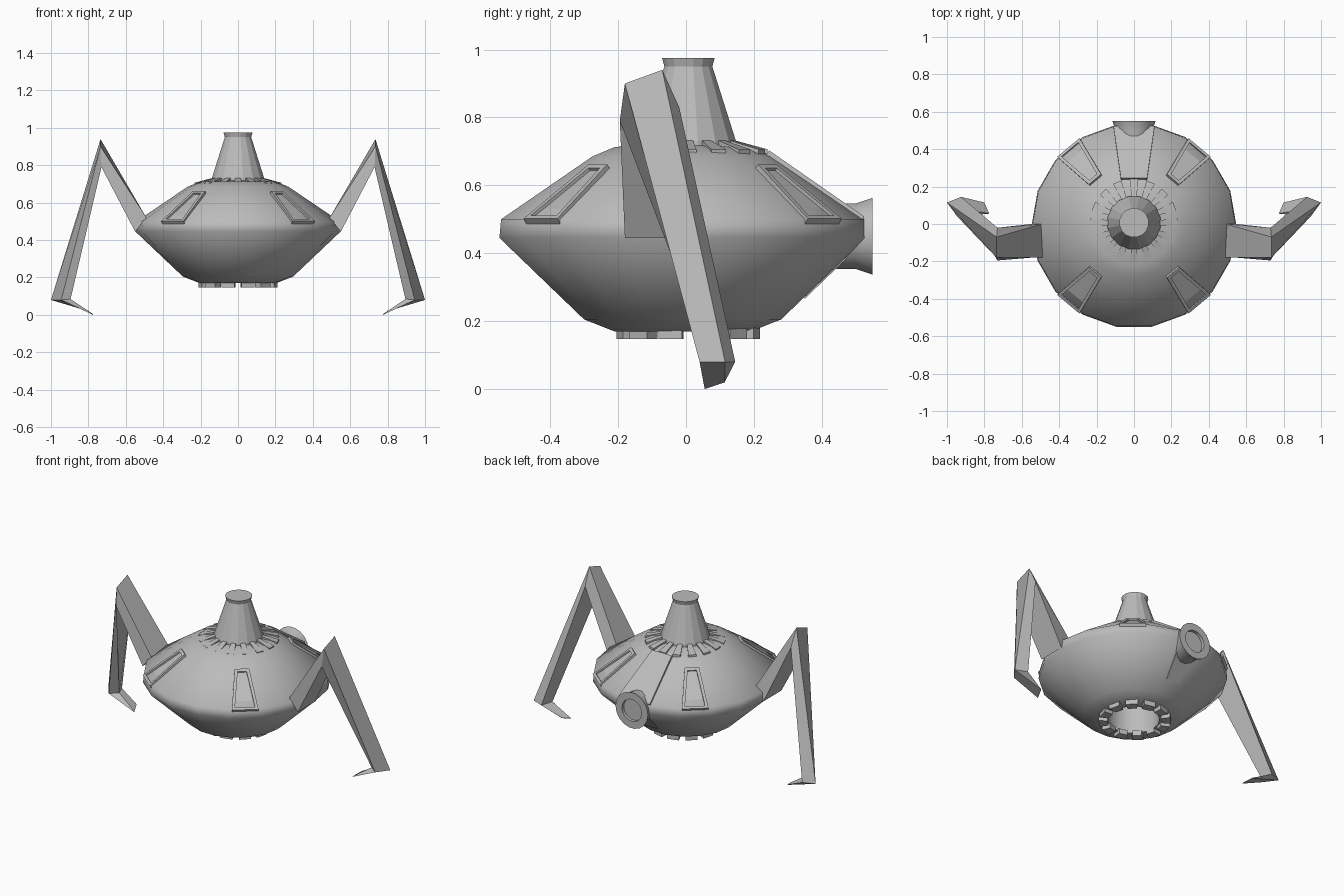
import bpy, bmesh, math
from mathutils import Matrix, Vector

if "Cube" in bpy.data.objects:
    bpy.data.objects.remove(bpy.data.objects["Cube"])

grey = bpy.data.materials.new("hull grey")
grey.diffuse_color = (0.5, 0.5, 0.5, 1)
grey.use_nodes = True
grey.node_tree.nodes["Principled BSDF"].inputs["Base Color"].default_value = grey.diffuse_color


def make(name, bm, smooth=None):
    bmesh.ops.recalc_face_normals(bm, faces=bm.faces)
    mesh = bpy.data.meshes.new(name)
    bm.to_mesh(mesh)
    bm.free()
    mesh.materials.append(grey)
    ob = bpy.data.objects.new(name, mesh)
    bpy.context.collection.objects.link(ob)
    if smooth:
        bpy.ops.object.select_all(action='DESELECT')
        ob.select_set(True)
        bpy.context.view_layer.objects.active = ob
        bpy.ops.object.shade_smooth_by_angle(angle=math.radians(smooth))
    return ob


def lathe(name, profile, sides, place=Matrix(), start=0.0, smooth=None):
    """Revolve (radius, height) points about local z; radius 0 closes the end."""
    bm = bmesh.new()
    rings = []
    for r, z in profile:
        n = sides if r > 0 else 1
        rings.append([bm.verts.new(place @ Vector((
            r * math.cos(start + math.tau * i / sides),
            r * math.sin(start + math.tau * i / sides), z))) for i in range(n)])
    for a, b in zip(rings, rings[1:]):
        for i in range(sides):
            j = (i + 1) % sides
            f = []
            for v in (a[i % len(a)], a[j % len(a)], b[j % len(b)], b[i % len(b)]):
                if v not in f:
                    f.append(v)
            bm.faces.new(f)
    return make(name, bm, smooth)


def loft(name, sections):
    """Skin a row of equal-sized cross-sections and cap both ends."""
    bm = bmesh.new()
    rings = [[bm.verts.new(p) for p in s] for s in sections]
    for a, b in zip(rings, rings[1:]):
        for i in range(len(a)):
            j = (i + 1) % len(a)
            bm.faces.new((a[i], a[j], b[j], b[i]))
    bm.faces.new(rings[0])
    bm.faces.new(rings[-1])
    bmesh.ops.remove_doubles(bm, verts=bm.verts, dist=1e-5)
    return make(name, bm)


def panel(name, angle, inner, outer, w_in, w_out, depth, frame=0.0):
    """Raised trapezoid plate between two (radius, z) points, with a sunk middle."""
    (r0, z0), (r1, z1) = inner, outer
    turn = Matrix.Translation((0, -0.01, 0)) @ Matrix.Rotation(angle, 4, 'Z')
    normal = Vector((z0 - z1, 0, r1 - r0)).normalized()
    bm = bmesh.new()
    top = [bm.verts.new(p) for p in ((r0, -w_in / 2, z0), (r1, -w_out / 2, z1),
                                     (r1, w_out / 2, z1), (r0, w_in / 2, z0))]
    low = [bm.verts.new(v.co - normal * depth) for v in top]
    face = bm.faces.new(top)
    bm.faces.new(low[::-1])
    for i in range(4):
        j = (i + 1) % 4
        bm.faces.new((top[i], low[i], low[j], top[j]))
    if frame:
        bmesh.ops.recalc_face_normals(bm, faces=bm.faces)
        bmesh.ops.inset_region(bm, faces=[face], thickness=frame)
        inside = bmesh.ops.extrude_discrete_faces(bm, faces=[face])['faces']
        bmesh.ops.translate(bm, vec=-normal * 0.01, verts=inside[0].verts)
    bmesh.ops.transform(bm, matrix=turn, verts=bm.verts)
    return make(name, bm)


def ring_blocks(name, count, r0, r1, low, high0, high1, half, start=0.0):
    """Radial blocks around z; high0/high1 are top heights at the two radii."""
    bm = bmesh.new()
    for k in range(count):
        c = start + math.tau * k / count
        v = [bm.verts.new((r * math.cos(c + s * half), r * math.sin(c + s * half) + 0.007, z))
             for r, h in ((r0, high0), (r1, high1)) for z in (low, h) for s in (-1, 1)]
        for q in ((0, 1, 3, 2), (4, 5, 7, 6), (0, 1, 5, 4),
                  (2, 3, 7, 6), (0, 2, 6, 4), (1, 3, 7, 5)):
            bm.faces.new([v[i] for i in q])
    return make(name, bm)


# Body shell with an open well underneath
lathe("body", [(0, 0.40), (0.155, 0.40), (0.155, 0.17), (0.205, 0.17), (0.295, 0.205),
               (0.548, 0.445), (0.543, 0.50), (0.27, 0.685), (0.205, 0.712), (0, 0.73)],
      18, Matrix.Translation((0, -0.01, 0)), smooth=62)

# Neck with a small lip
lathe("neck", [(0.145, 0.70), (0.143, 0.73), (0.072, 0.95), (0.079, 0.975), (0, 0.975)],
      16, Matrix.Translation((0, 0.007, 0)), math.pi / 16)

# Collar wedges at the neck, teeth under the body
ring_blocks("collar_wedges", 16, 0.12, 0.235, 0.68, 0.737, 0.706, 0.10)
ring_blocks("base_teeth", 12, 0.158, 0.212, 0.147, 0.18, 0.18, 0.17, math.radians(15))

# Four framed panels on the upper slope
for i, deg in enumerate((-50, -130, 50, 130)):
    panel(f"slope_panel_{i + 1}", math.radians(deg), (0.325, 0.662), (0.547, 0.502),
          0.085, 0.155, 0.04, 0.025)

# Rear plates above and below the exhaust
back = math.pi / 2
panel("rear_upper_plate", back, (0.255, 0.703), (0.535, 0.508), 0.14, 0.22, 0.03)
panel("rear_lower_plate", back, (0.36, 0.266), (0.535, 0.434), 0.09, 0.17, -0.02)

# Exhaust pipe, flared, with a sunk centre
lathe("exhaust_pipe", [(0, 0.30), (0.098, 0.30), (0.098, 0.50), (0.115, 0.55),
                       (0.07, 0.55), (0.07, 0.53), (0, 0.53)],
      18, Matrix.Translation((0, 0, 0.45)) @ Matrix.Rotation(-math.pi / 2, 4, 'X'), smooth=30)

# Legs: outer-front, outer-back, inner-back, inner-front corners per section
hip = [(0.49, -0.18, 0.52), (0.49, 0.0, 0.52), (0.55, 0.0, 0.445), (0.55, -0.18, 0.445)]
knee = [(0.735, -0.18, 0.90), (0.735, -0.07, 0.94), (0.73, -0.02, 0.83), (0.73, -0.195, 0.79)]
ankle = [(0.945, 0.04, 0.08), (1.0, 0.115, 0.08), (0.925, 0.145, 0.08), (0.895, 0.075, 0.085)]
tip = [(0.775, 0.055, 0.0), (0.80, 0.115, 0.02), (0.80, 0.115, 0.022), (0.775, 0.057, 0.004)]
for side, s in (("right", 1), ("left", -1)):
    flip = lambda sec: [(x * s, y, z) for x, y, z in sec]
    loft(side + "_upper_leg", [flip(hip), flip(knee)])
    loft(side + "_lower_leg", [flip(knee), flip(ankle)])
    loft(side + "_foot", [flip(ankle), flip(tip)])
